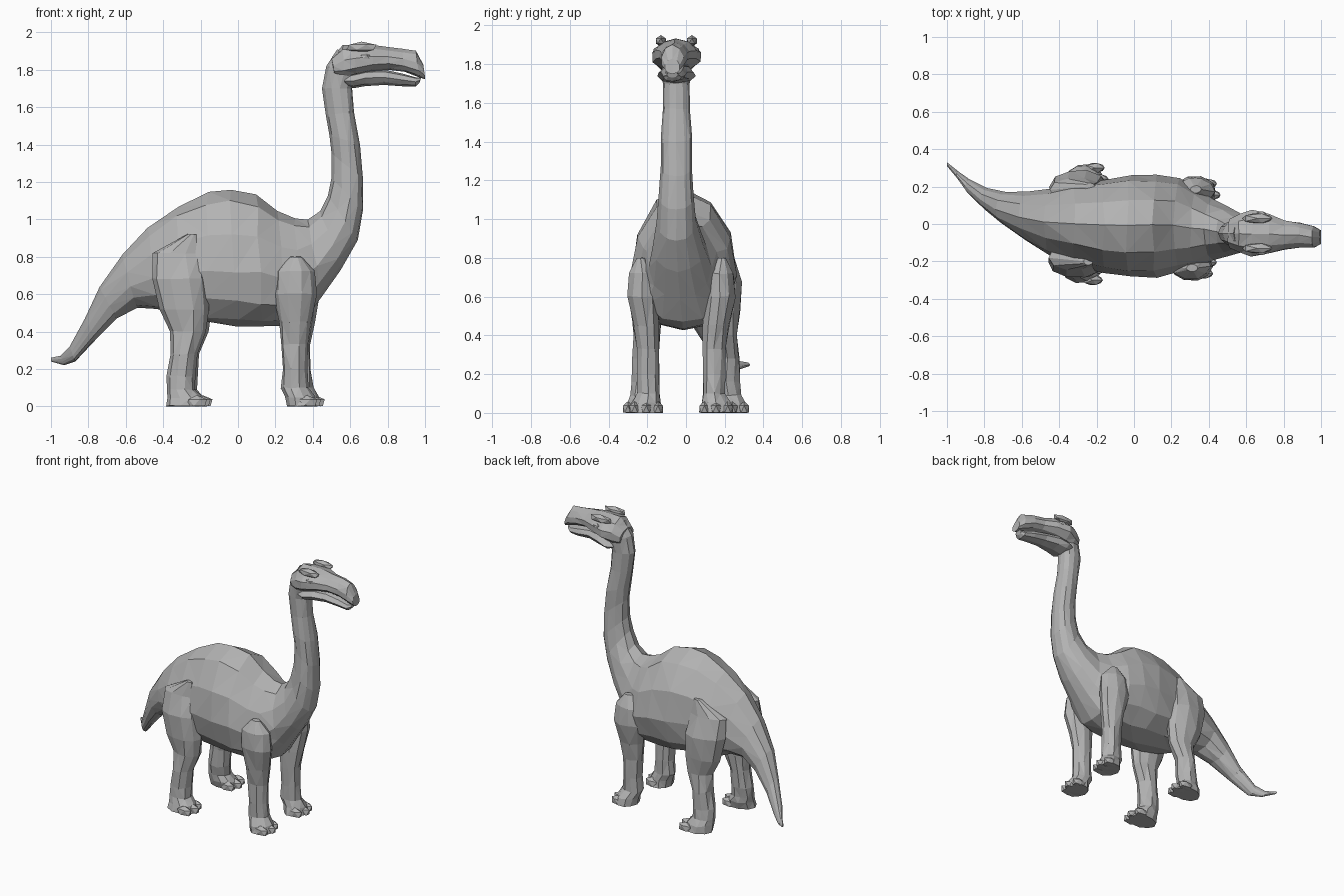
import bpy
import bmesh
import math
import random
from mathutils import Vector

random.seed(4)
UNIT = 0.01  # all part sizes below are in hundredths

cube = bpy.data.objects.get("Cube")
if cube:
    bpy.data.objects.remove(cube, do_unlink=True)

# Single stone grey colour
GREY = (0.45, 0.45, 0.45, 1.0)
stone = bpy.data.materials.new("stone_grey")
stone.use_nodes = True
stone.diffuse_color = GREY
shader = next(n for n in stone.node_tree.nodes if n.type == "BSDF_PRINCIPLED")
shader.inputs["Base Color"].default_value = GREY


def finish(name, bm):
    """Turn a bmesh into a faceted grey object standing on the ground."""
    for vert in bm.verts:
        vert.co.z = max(vert.co.z, 0.0)
    bmesh.ops.triangulate(bm, faces=bm.faces[:])
    bmesh.ops.recalc_face_normals(bm, faces=bm.faces[:])
    mesh = bpy.data.meshes.new(name)
    bm.to_mesh(mesh)
    bm.free()
    mesh.materials.append(stone)
    obj = bpy.data.objects.new(name, mesh)
    bpy.context.collection.objects.link(obj)
    return obj


def loft(name, rows, sides=12, sag=0.0, rough=0.03):
    """Skin oval rings; each row is top x, top z, bottom x, bottom z, y, half width."""
    bm = bmesh.new()
    rings = []
    for xt, zt, xb, zb, y, half_width in rows:
        top, bottom = Vector((xt, y, zt)), Vector((xb, y, zb))
        middle, up = (top + bottom) / 2, (top - bottom) / 2
        ring = []
        for i in range(sides):
            angle = math.tau * i / sides
            side = math.sin(angle)
            point = middle + up * (math.cos(angle) - sag * side * side)
            point.y += half_width * side
            wobble = [random.uniform(-rough, rough) * half_width for _ in range(3)]
            ring.append(bm.verts.new((point + Vector(wobble)) * UNIT))
        rings.append(ring)
    for a, b in zip(rings, rings[1:]):
        for i in range(sides):
            j = (i + 1) % sides
            bm.faces.new((a[i], a[j], b[j], b[i]))
    bm.faces.new(rings[0])
    bm.faces.new(rings[-1])
    return finish(name, bm)


def lump(name, centre, size, detail=1):
    """Small faceted ellipsoid."""
    bm = bmesh.new()
    bmesh.ops.create_icosphere(bm, subdivisions=detail, radius=1)
    for vert in bm.verts:
        vert.co = Vector([(c + s * v) * UNIT for c, s, v in zip(centre, size, vert.co)])
    return finish(name, bm)


# Tail, trunk and neck in one continuous skin
loft("tail_body_and_neck", [
    (-100, 26, -100, 24, 32, 1),
    (-95, 27, -93, 22, 26, 2),
    (-90, 32, -87, 24, 20, 4),
    (-82, 47, -76, 36, 13, 6),
    (-74, 64, -65, 47, 8, 9),
    (-62, 81, -54, 53, 4, 13),
    (-48, 95, -43, 52, 1, 18),
    (-32, 107, -32, 47, 0, 22),
    (-16, 114, -18, 45, -1, 25),
    (-4, 116, 0, 43, -1, 27),
    (10, 113, 13, 43, -1, 27),
    (21, 105, 26, 43, -1, 25),
    (30, 101, 36, 47, -2, 21),
    (37, 100, 45, 59, -3, 16),
    (44, 104, 55, 73, -4, 13),
    (48, 113, 64, 89, -5, 10),
    (50, 122, 67, 105, -5, 9),
    (50, 135, 67, 122, -5, 8),
    (49, 145, 65, 140, -5, 8),
    (47, 156, 62, 157, -5, 7),
    (45, 170, 61, 170, -5, 7),
    (47, 182, 63, 176, -5, 8),
    (53, 191, 62, 178, -5, 8),
], sag=0.2)

# Skull with a tapering muzzle
loft("skull", [
    (50, 187, 52, 176, -5, 8),
    (56, 193, 57, 175, -5, 11),
    (63, 193, 63, 177, -5, 13),
    (72, 193, 72, 179, -5, 11),
    (80, 192, 81, 180, -6, 8),
    (88, 191, 89, 179, -6, 7),
    (95, 190, 97, 176, -7, 6),
    (99, 183, 100, 175, -7, 4),
], sides=10, sag=0.2)

# Lower jaw, narrower at the lip so that the mouth line reads
loft("lower_jaw", [
    (56, 177, 58, 171, -5, 8),
    (61, 178, 62, 170, -5, 10),
    (69, 180, 68, 171, -5, 9),
    (78, 180, 78, 172, -6, 7),
    (88, 178, 88, 171, -6, 6),
    (95, 176, 95, 171, -7, 5),
    (98, 176, 97, 173, -7, 3),
], sides=8)

# Brow ridges and eyes on both sides of the head
for side, label in ((1, "left"), (-1, "right")):
    lump(label + "_brow", (66, -5 + 8 * side, 192), (9, 3, 3))
    lump(label + "_eye", (68, -5 + 10 * side, 187), (3, 2, 2))

# Leg rings: height, back x, front x, distance from the middle, half width
FRONT_LEG = [
    (80, 28, 34, 21, 2),
    (72, 20, 41, 20, 7),
    (60, 19, 42, 20, 8),
    (45, 22, 39, 18, 7),
    (33, 23, 37, 17, 6),
    (20, 24, 37, 17, 6),
    (10, 23, 38, 17, 6),
    (5, 25, 41, 18, 8),
    (0, 26, 42, 18, 9),
]
REAR_LEG = [
    (92, -27, -22, 20, 2),
    (82, -46, -18, 18, 7),
    (68, -46, -16, 20, 9),
    (52, -42, -15, 20, 8),
    (40, -36, -17, 20, 7),
    (28, -36, -22, 21, 7),
    (16, -38, -23, 21, 7),
    (9, -38, -23, 22, 7),
    (5, -38, -19, 23, 8),
    (0, -38, -17, 24, 8),
]


def leg(name, rings, side, shift_x, shift_y):
    """Leg mirrored to one side, with three blunt toes."""
    rows = [(front + shift_x, z, back + shift_x, z, side * out + shift_y, half)
            for z, back, front, out, half in rings]
    loft(name, rows, sides=10, rough=0.07)
    toe_x, foot_y = rows[-1][0], rows[-1][4]
    for number, spread in enumerate((-1, 0, 1)):
        centre = (toe_x - 3 - 2 * abs(spread), foot_y + 6 * spread, 2)
        lump(f"{name}_toe_{number + 1}", centre, (6, 3, 4))


leg("left_front_leg", FRONT_LEG, 1, 2, -2.5)
leg("right_front_leg", FRONT_LEG, -1, 0, -2.5)
leg("left_rear_leg", REAR_LEG, 1, 1, 0)
leg("right_rear_leg", REAR_LEG, -1, 0, 0)
